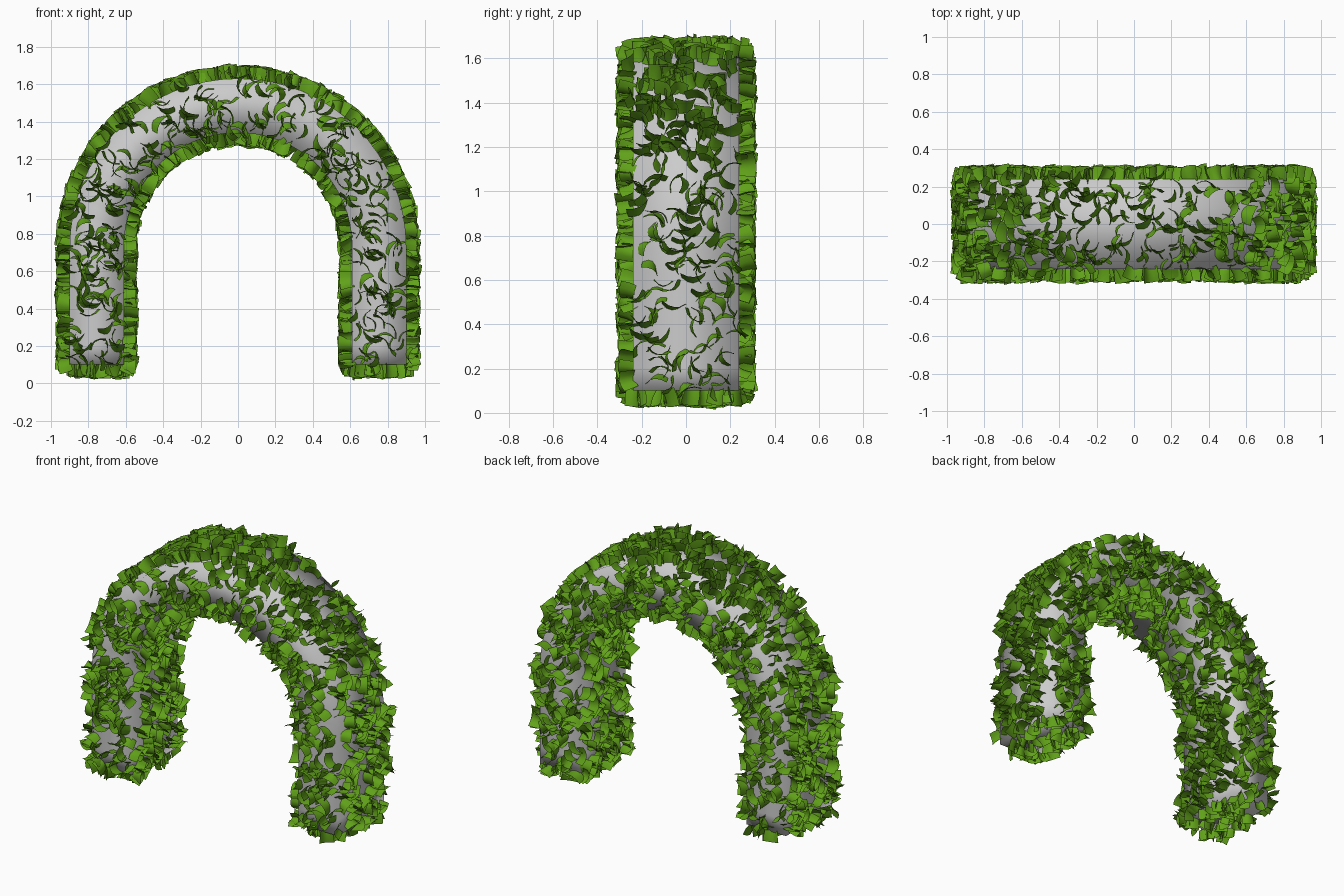
import bpy, math, random
from mathutils import Vector

if "Cube" in bpy.data.objects:
    bpy.data.objects.remove(bpy.data.objects["Cube"])

random.seed(7)
R, ZC, Z0 = 0.755, 0.73, 0.10      # arch radius, spring height, foot height
HX, HY = 0.145, 0.24               # half thickness and half depth of the arch
LEG = ZC - Z0
TOTAL = 2 * LEG + math.pi * R


def frame(s):
    """Centre point, outward direction and travel direction along the arch."""
    if s < LEG:
        return Vector((-R, 0, Z0 + s)), Vector((-1, 0, 0)), Vector((0, 0, 1))
    if s > TOTAL - LEG:
        return Vector((R, 0, Z0 + TOTAL - s)), Vector((1, 0, 0)), Vector((0, 0, -1))
    a = math.pi - (s - LEG) / R
    n = Vector((math.cos(a), 0, math.sin(a)))
    return Vector((0, 0, ZC)) + n * R, n, Vector((math.sin(a), 0, -math.cos(a)))


def make_object(name, verts, faces):
    me = bpy.data.meshes.new(name)
    me.from_pydata(verts, [], faces)
    me.shade_smooth()
    ob = bpy.data.objects.new(name, me)
    bpy.context.collection.objects.link(ob)
    return ob


# Arch body: rectangular section swept along the path
Y = Vector((0, 1, 0))
stations = [LEG * i / 6 for i in range(6)]
stations += [LEG + math.pi * R * i / 32 for i in range(33)]
stations += [TOTAL - LEG + LEG * i / 6 for i in range(1, 7)]
verts, faces = [], []
for s in stations:
    c, n, t = frame(s)
    for u, v in ((-1, -1), (1, -1), (1, 1), (-1, 1)):
        verts.append(c + n * HX * u + Y * HY * v)
for i in range(len(stations) - 1):
    for k in range(4):
        j = (k + 1) % 4
        faces.append((i * 4 + k, i * 4 + j, i * 4 + 4 + j, i * 4 + 4 + k))
last = len(verts) - 4
faces += [(3, 2, 1, 0), (last, last + 1, last + 2, last + 3)]
make_object("arch_body", verts, faces)

# Leaves: small cupped cards standing out of every face
leaf_verts, leaf_faces = [], []
COLS, ROWS = 4, 2


def add_leaf(p, n, t):
    b = n.cross(t)
    a = random.uniform(0, 2 * math.pi)
    side = t * math.cos(a) + b * math.sin(a)
    lean = n.cross(side)
    tilt = random.uniform(0.1, 0.75)
    up = n * math.cos(tilt) + lean * math.sin(tilt)
    out = lean * math.cos(tilt) - n * math.sin(tilt)
    roll = random.uniform(-0.35, 0.35)
    side, up = (side * math.cos(roll) + up * math.sin(roll),
                up * math.cos(roll) - side * math.sin(roll))
    w, h = random.uniform(0.085, 0.12), random.uniform(0.062, 0.08)
    base = len(leaf_verts)
    for r in range(ROWS + 1):
        f = r / ROWS
        for c in range(COLS + 1):
            x = c / COLS - 0.5
            cup = 0.10 * x * x - 0.018 * f * f
            leaf_verts.append(p + side * w * x * (0.8 + 0.2 * f)
                              + up * h * (f * 1.05 - 0.1) + out * cup)
    for r in range(ROWS):
        for c in range(COLS):
            q = base + r * (COLS + 1) + c
            leaf_faces.append((q, q + 1, q + COLS + 2, q + COLS + 1))


def scatter(count, outward, across):
    """Leaves on one pair side: outward = +-1 for rim faces, across = +-1 for front/back."""
    made = 0
    while made < count:
        s = random.uniform(0, TOTAL)
        c, n, t = frame(s)
        if outward:
            reach = (R + outward * HX) / R if LEG < s < TOTAL - LEG else 1
            if random.random() * 1.2 > reach:
                continue
            add_leaf(c + n * HX * outward + Y * random.uniform(-HY, HY), n * outward, t)
        else:
            add_leaf(c + n * random.uniform(-HX, HX) + Y * HY * across, Y * across, t)
        made += 1


scatter(560, 1, 0)
scatter(430, -1, 0)
scatter(330, 0, 1)
scatter(330, 0, -1)
for sx in (-1, 1):
    for i in range(45):
        add_leaf(Vector((sx * R + random.uniform(-HX, HX), random.uniform(-HY, HY), Z0)),
                 Vector((0, 0, -1)), Vector((1, 0, 0)))
leaves = make_object("leaves", leaf_verts, leaf_faces)
mat = bpy.data.materials.new("leaf_green")
mat.diffuse_color = (0.12, 0.36, 0.01, 1)
mat.use_nodes = True
mat.node_tree.nodes["Principled BSDF"].inputs["Base Color"].default_value = mat.diffuse_color
leaves.data.materials.append(mat)
